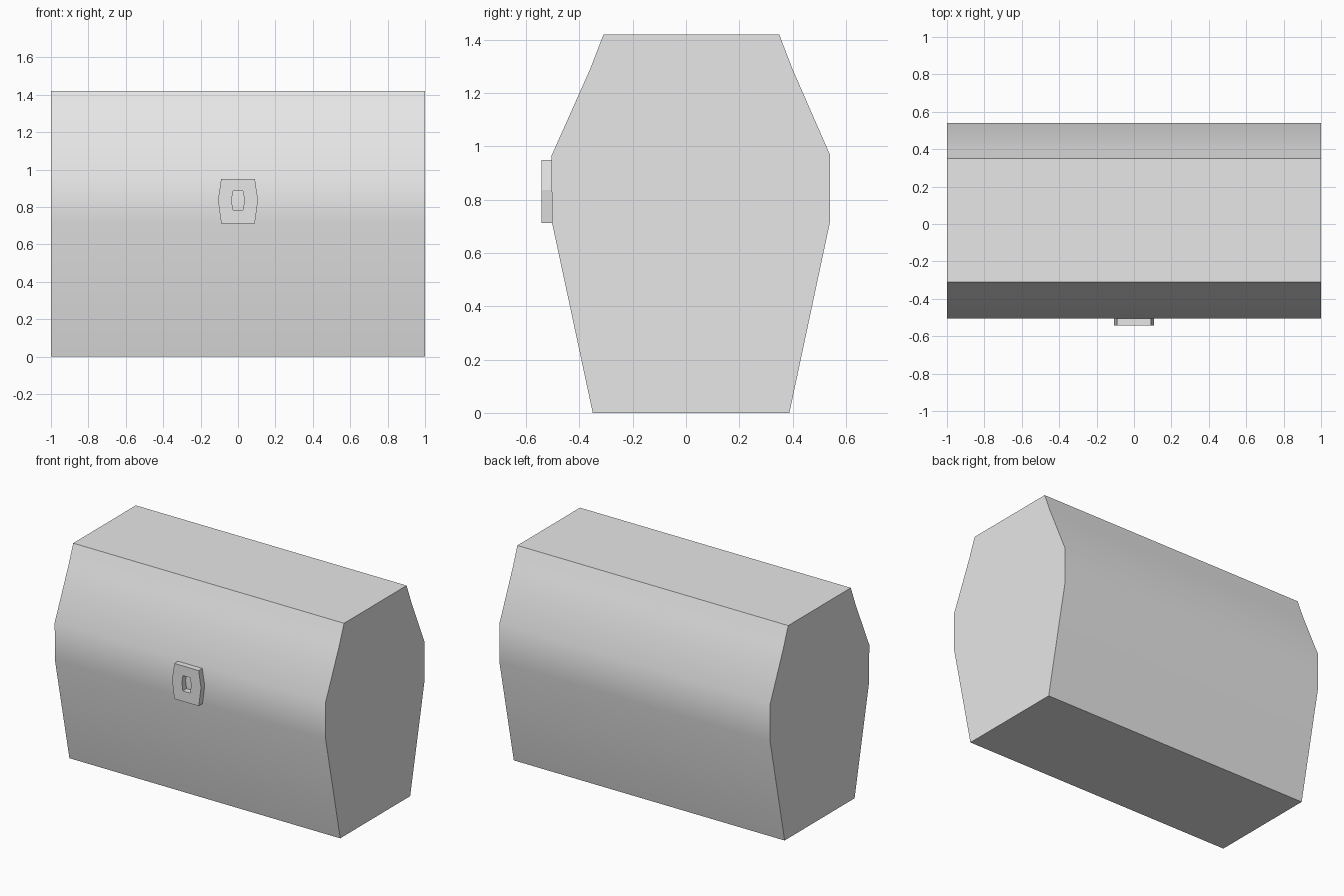
import bpy
import bmesh
import math

cube = bpy.data.objects.get("Cube")
if cube:
    bpy.data.objects.remove(cube, do_unlink=True)

# One plain grey for everything
GREY = (0.8, 0.8, 0.8, 1.0)
grey = bpy.data.materials.new("light_grey")
grey.use_nodes = True
grey.diffuse_color = GREY
grey.node_tree.nodes["Principled BSDF"].inputs["Base Color"].default_value = GREY


def make_object(name, bm):
    bmesh.ops.recalc_face_normals(bm, faces=bm.faces[:])
    mesh = bpy.data.meshes.new(name)
    bm.to_mesh(mesh)
    bm.free()
    mesh.materials.append(grey)
    obj = bpy.data.objects.new(name, mesh)
    bpy.context.collection.objects.link(obj)
    return obj


def bridge(bm, a, b):
    """Join two closed rings of vertices with quads."""
    n = len(a)
    for i in range(n):
        j = (i + 1) % n
        bm.faces.new((a[i], a[j], b[j], b[i]))


# Chest body: side profile (y, z) swept along x
PROFILE = [(-0.35, 0.0), (-0.503, 0.715), (-0.505, 0.965), (-0.36, 1.29),
           (-0.31, 1.42), (0.35, 1.42), (0.40, 1.29), (0.54, 0.97),
           (0.54, 0.715), (0.388, 0.0)]
bm = bmesh.new()
left, right = [[bm.verts.new((x, y, z)) for y, z in PROFILE] for x in (1, -1)]
bm.faces.new(left)
bm.faces.new(right)
bridge(bm, left, right)
body = make_object("chest_body", bm)

# Smooth bulging sides, crisp ends, top and bottom
bpy.ops.object.select_all(action='DESELECT')
body.select_set(True)
bpy.context.view_layer.objects.active = body
bpy.ops.object.shade_smooth_by_angle(angle=math.radians(30))


# Latch: six-sided plate with a matching keyhole sunk through it
def hex_ring(bm, y, w_end, w_mid, z_low, z_mid, z_high):
    outline = [(-w_end, z_low), (w_end, z_low), (w_mid, z_mid),
               (w_end, z_high), (-w_end, z_high), (-w_mid, z_mid)]
    return [bm.verts.new((x, y, z)) for x, z in outline]


FRONT, BACK = -0.543, -0.502
PLATE = (0.09, 0.107, 0.713, 0.837, 0.95)
KEYHOLE = (0.027, 0.034, 0.783, 0.835, 0.885)
bm = bmesh.new()
outer_front, outer_back = [hex_ring(bm, y, *PLATE) for y in (FRONT, BACK)]
hole_front, hole_back = [hex_ring(bm, y, *KEYHOLE) for y in (FRONT, BACK)]
bridge(bm, outer_front, outer_back)
bridge(bm, outer_front, hole_front)
bridge(bm, hole_front, hole_back)
bridge(bm, outer_back, hole_back)
make_object("latch", bm)
